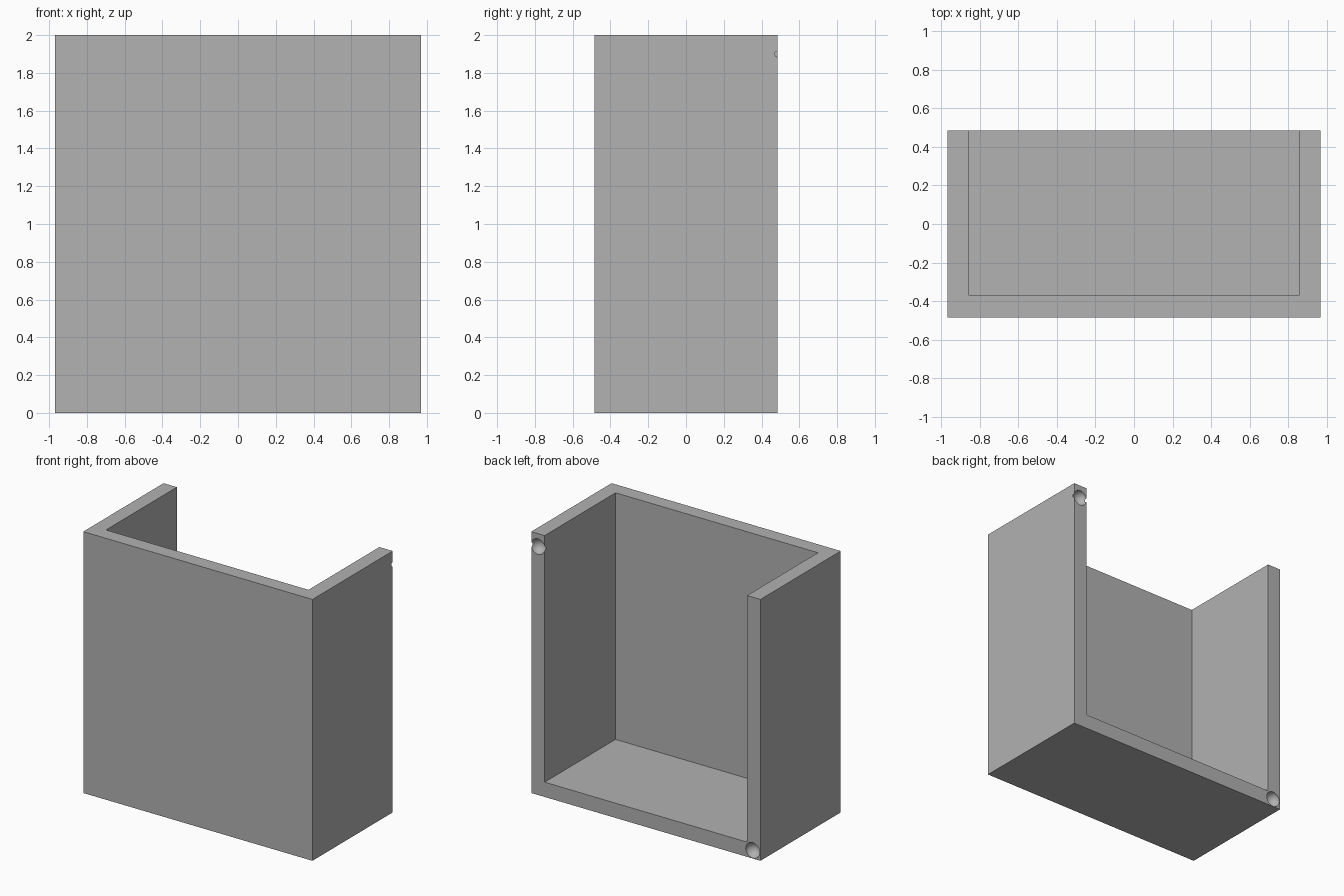
import bpy
import math

default = bpy.data.objects.get("Cube")
if default:
    bpy.data.objects.remove(default, do_unlink=True)

W, D, H = 0.97, 0.485, 2.0      # half width, half depth, height
WALL = 0.113
DIMPLE_R = 0.059

grey = bpy.data.materials.new("plain grey")
grey.use_nodes = True
colour = (0.445, 0.445, 0.445, 1.0)
grey.diffuse_color = colour
grey.node_tree.nodes["Principled BSDF"].inputs["Base Color"].default_value = colour


def box(name, low, high):
    """Axis-aligned box between two corners."""
    centre = [(a + b) / 2 for a, b in zip(low, high)]
    bpy.ops.mesh.primitive_cube_add(size=1, location=centre)
    obj = bpy.context.object
    obj.name = name
    obj.scale = [b - a for a, b in zip(low, high)]
    bpy.ops.object.transform_apply(location=True, rotation=False, scale=True)
    obj.data.materials.append(grey)
    return obj


def carve(target, cutter):
    """Subtract the cutter from the target, then discard it."""
    cutter.hide_render = True
    mod = target.modifiers.new("carve", "BOOLEAN")
    mod.operation = "DIFFERENCE"
    mod.solver = "EXACT"
    mod.object = cutter
    bpy.context.view_layer.objects.active = target
    bpy.ops.object.modifier_apply(modifier=mod.name)
    bpy.data.objects.remove(cutter, do_unlink=True)


# Case: floor, front wall and two side walls, open at the top and back
case = box("open_case", (-W, -D, 0), (W, D, H))
carve(case, box("cavity_cutter", (-W + WALL, -D + WALL, WALL), (W - WALL, D + 1, H + 1)))

# Round dimples in opposite corners of the back rim
for x, z in ((W - WALL / 2, 1.9), (-0.904, 0.062)):
    bpy.ops.mesh.primitive_uv_sphere_add(segments=32, ring_count=16, radius=DIMPLE_R,
                                         location=(x, D, z), rotation=(0.05, 0.03, 0.02))
    dimple = bpy.context.object
    dimple.name = "dimple_cutter"
    dimple.data.materials.append(grey)
    carve(case, dimple)

# Smooth dimples, crisp case edges
bpy.ops.object.select_all(action="DESELECT")
case.select_set(True)
bpy.context.view_layer.objects.active = case
bpy.ops.object.shade_smooth_by_angle(angle=math.radians(30))
